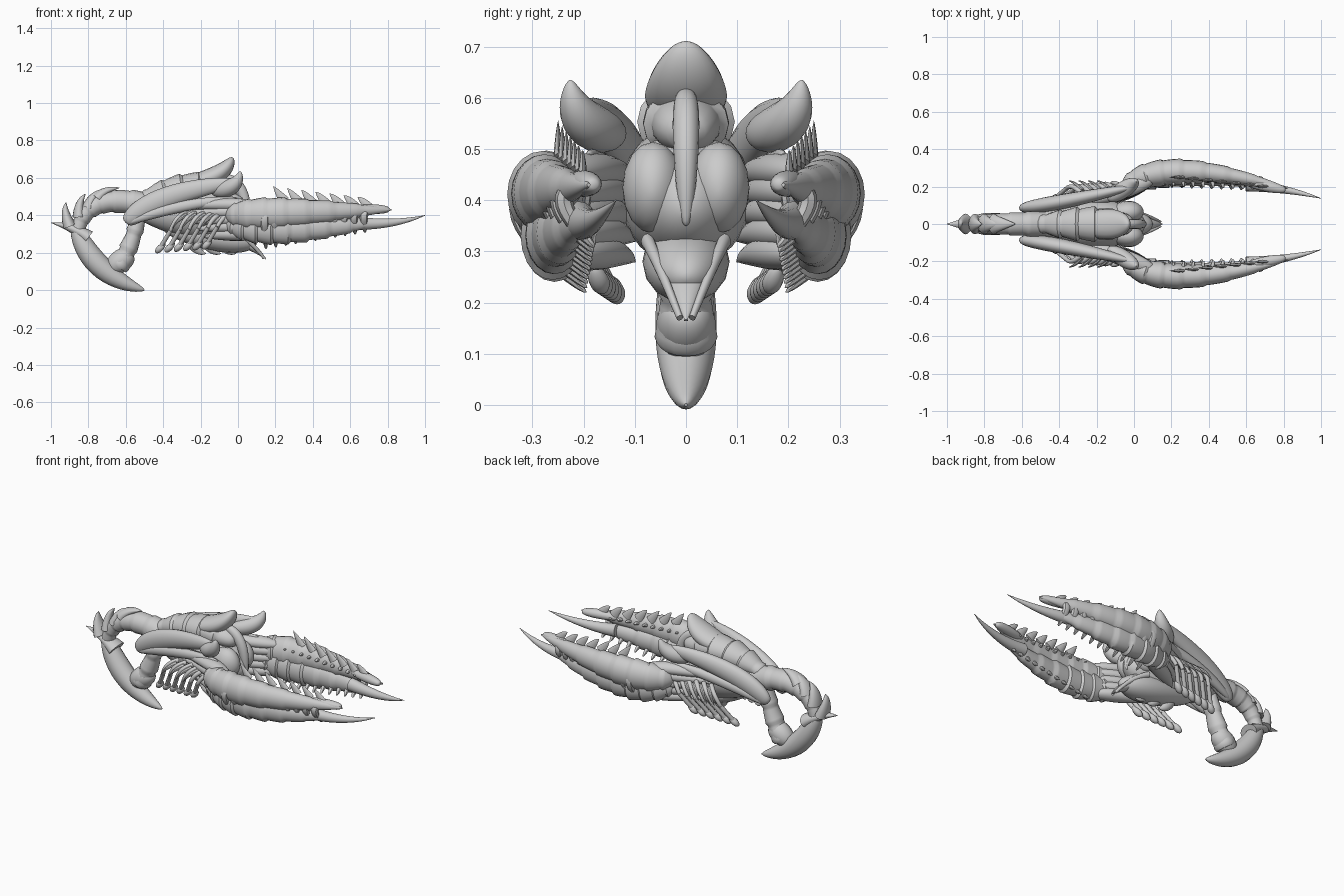
import bpy, bmesh, math
from mathutils import Vector

cube = bpy.data.objects.get("Cube")
if cube:
    bpy.data.objects.remove(cube)

grey = bpy.data.materials.new("bone grey")
grey.use_nodes = True
tone = (0.6, 0.6, 0.6, 1)
grey.diffuse_color = tone
grey.node_tree.nodes["Principled BSDF"].inputs["Base Color"].default_value = tone
parts = []
ACROSS, ALONG = Vector((0, 1, 0)), Vector((1, 0, 0))


def leaf(peak, fullness):
    """Thickness rule: pointed at both ends and thickest at the peak."""
    bias = math.log(.5) / math.log(peak)
    return lambda t: max(math.sin(math.pi * t ** bias), 0) ** fullness


def taper(last):
    """Thickness rule: shrinks evenly from full size to the last size."""
    return lambda t: 1 + (last - 1) * t


def horn(t):
    return (1 - t) ** .8


def sweep(name, start, bend, end, width, height, shape, plates=0, flare=.18, sides=16, ref=ACROSS):
    """Sweep an ellipse along a bent path; plates makes flared overlapping bands."""
    start, bend, end = Vector(start), Vector(bend), Vector(end)
    steps = plates * 7 if plates else 24
    bm = bmesh.new()
    rings = []
    for n in range(steps + 1):
        t = n / steps
        grow = 1
        if plates:
            grow += flare * ((t * plates + .001) % 1 - .5)
        else:
            t = (1 - math.cos(math.pi * t)) / 2
        centre = start.lerp(bend, t).lerp(bend.lerp(end, t), t)
        tangent = (bend - start).lerp(end - bend, t).normalized()
        side = (ref - tangent * tangent.dot(ref)).normalized()
        up = tangent.cross(side)
        grow *= max(shape(t), .05)
        ring = []
        for k in range(sides):
            angle = math.tau * k / sides
            offset = side * width * math.cos(angle) + up * height * math.sin(angle)
            ring.append(bm.verts.new(centre + offset * grow))
        rings.append(ring)
    for this, following in zip(rings, rings[1:]):
        for k in range(sides):
            j = (k + 1) % sides
            bm.faces.new((this[k], this[j], following[j], following[k]))
    bm.faces.new(rings[0])
    bm.faces.new(rings[-1])
    bmesh.ops.recalc_face_normals(bm, faces=bm.faces)
    mesh = bpy.data.meshes.new(name)
    bm.to_mesh(mesh)
    bm.free()
    mesh.materials.append(grey)
    part = bpy.data.objects.new(name, mesh)
    bpy.context.collection.objects.link(part)
    # Parts that start off the centre plane come in pairs
    if start.y:
        mirror = part.modifiers.new("mirror", 'MIRROR')
        mirror.use_axis = (False, True, False)
    parts.append(part)


# Tail hook and beak, banded neck and strut closing the open ring
sweep("tail_hook", (-.88, 0, .38), (-.8, 0, .08), (-.5, 0, 0), .06, .06, leaf(.45, .6))
sweep("tail_beak", (-.8, 0, .28), (-.88, 0, .34), (-1, 0, .36), .06, .04, horn)
sweep("tail_neck", (-.48, 0, .45), (-.82, 0, .54), (-.86, 0, .3), .07, .07, taper(.5), plates=6, flare=.12)
sweep("tail_strut", (-.53, 0, .4), (-.56, 0, .25), (-.64, 0, .12), .045, .04, taper(1.3), plates=3)
sweep("strut_collar", (-.57, 0, .2), (-.62, 0, .16), (-.69, 0, .11), .058, .06, leaf(.5, .3))

# Swept spines fanned along the neck
for i in range(4):
    base = Vector((-.9 + .05 * i, 0, .34 + .05 * i))
    lean = math.radians(98 - 24 * i)
    along = Vector((math.cos(lean), 0, math.sin(lean)))
    tip = base + along * .13
    middle = base + along * .07 + Vector((-.025, 0, .02))
    sweep("neck_spine", base, middle, tip, .055, .035, horn)

# Central hull, back plates, crest and brow
sweep("hull", (-.6, 0, .43), (-.3, 0, .43), (.06, 0, .38), .13, .14, leaf(.62, .5), sides=24)
sweep("back_plates", (-.56, 0, .46), (-.3, 0, .6), (0, 0, .53), .09, .075, leaf(.6, .4), plates=6)
sweep("crest", (-.32, 0, .57), (-.08, 0, .58), (-.03, 0, .71), .08, .05, leaf(.45, .5))
sweep("brow_ridge", (-.12, 0, .6), (.05, 0, .62), (.05, 0, .35), .026, .03, leaf(.5, .4))
sweep("brow_lobe", (-.15, .06, .44), (-.05, .065, .43), (.05, .065, .41), .06, .09, leaf(.6, .5))

# Belly keel with its pointed jaw and small fins
sweep("belly", (-.4, 0, .33), (-.05, 0, .27), (.1, 0, .25), .085, .075, leaf(.5, .5))
sweep("jaw", (-.05, 0, .28), (.06, 0, .26), (.15, 0, .165), .075, .045, horn)
sweep("jaw_rim", (-.04, .075, .32), (.06, .055, .28), (.14, .012, .17), .013, .016, taper(.5))
for i in range(3):
    x = -.24 + i * .08
    sweep("belly_fin", (x, 0, .26), (x + .02, 0, .2), (x + .07, 0, .195), .03, .04, horn)

# Side shells ending in raised fins
sweep("side_shell", (-.6, .085, .36), (-.45, .1, .52), (0, .2, .58), .04, .06, leaf(.4, .4))
sweep("shell_fin", (-.14, .13, .53), (0, .22, .53), (.012, .226, .635), .045, .045, leaf(.35, .6))
sweep("shell_lip", (-.58, .1, .36), (-.4, .135, .45), (0, .19, .49), .024, .03, leaf(.5, .4))

# Shoulder sinews running from the hull into the arms
for i in range(5):
    z = .47 - i * .04
    sweep("shoulder_sinew", (-.38 + i * .05, .1, z - .03), (-.1, .15, z), (.12, .25, z - .02),
          .045, .035, leaf(.65, .5))

# Arms: banded upper shell over an inward leaning underside
sweep("arm_shell", (-.06, .19, .4), (.15, .37, .41), (.82, .19, .43), .07, .085, leaf(.35, .7),
      plates=8, flare=.12, sides=20)
sweep("arm_underside", (-.06, .18, .36), (.13, .33, .3), (.74, .2, .36), .062, .085, leaf(.4, .6),
      plates=9, sides=20)

# Curved ribs and back-swept spikes repeated along each arm
for i in range(11):
    f = i / 10
    x, y, size = .13 + .53 * f, .275 - .06 * f, 1 - .55 * f
    sweep("arm_rib", (x + .03, y - .07 * size, .41 + .04 * size), (x, y + .18 * size, .43),
          (x + .02, y - .08 * size, .38 - .16 * size), .022, .018, leaf(.5, .4), sides=8, ref=ALONG)
for i in range(7):
    x, y, z = .25 + .075 * i, .25 - .008 * i, .475 - .006 * i
    sweep("arm_spike", (x, y, z), (x - .04, y, z + .05), (x - .06, y, z + .08 - .004 * i),
          .01, .028, horn, sides=8)

# Long forward claw and blunt upper finger
sweep("claw", (.6, .21, .36), (.82, .19, .34), (1, .137, .4), .035, .038, horn)
sweep("upper_finger", (.6, .22, .43), (.72, .2, .435), (.81, .18, .43), .028, .026, leaf(.5, .3))

# Folded legs with rounded feet and side barbs under the shells
for i in range(6):
    x, f = -.03 - .05 * i, i / 5
    knee = Vector((x - .08, .22 - .03 * f, .34 - .02 * f))
    foot = knee + Vector((-.06, -.05, -.1))
    sweep("leg", (x, .16, .41), (x - .05, .22, .4), knee, .014, .014, taper(.8), sides=10)
    sweep("shin", knee, knee.lerp(foot, .5), foot, .012, .012, taper(1), sides=10)
    sweep("foot", foot + Vector((.03, .01, .03)), foot, foot + Vector((-.02, -.01, -.02)),
          .02, .018, leaf(.5, .5), sides=10)
    if i > 1:
        sweep("leg_barb", (x, .18, .4), (x - .04, .23, .38), (x - .07, .23, .33), .014, .014, horn, sides=8)

# Smooth shading with plate edges kept sharp
bpy.ops.object.select_all(action='DESELECT')
for part in parts:
    part.select_set(True)
bpy.context.view_layer.objects.active = parts[0]
bpy.ops.object.shade_smooth_by_angle(angle=math.radians(40))
